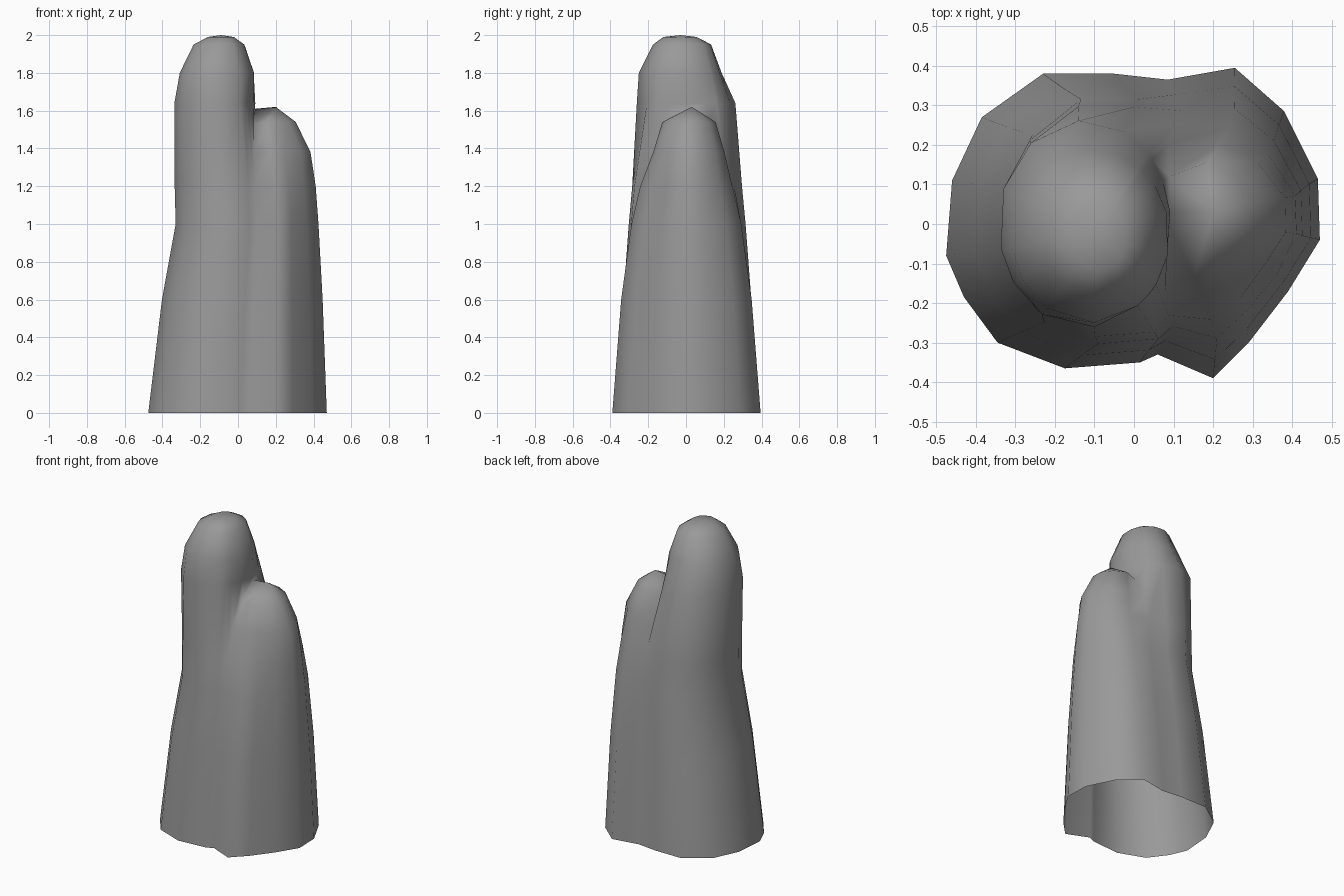
import bpy, bmesh, math

cube = bpy.data.objects.get("Cube")
if cube:
    bpy.data.objects.remove(cube)

grey = bpy.data.materials.new("stone grey")
grey.use_nodes = True
colour = (0.32, 0.32, 0.32, 1)
grey.diffuse_color = colour
grey.node_tree.nodes["Principled BSDF"].inputs["Base Color"].default_value = colour

# Ground outline: front notch, short lobe, back notch, tall lobe
outline = [(0.06, -0.33), (0.2, -0.39), (0.29, -0.3), (0.39, -0.17), (0.47, -0.04),
           (0.465, 0.115), (0.38, 0.285), (0.255, 0.395), (0.085, 0.365),
           (-0.05, 0.38), (-0.23, 0.38), (-0.385, 0.27), (-0.46, 0.11), (-0.475, -0.08),
           (-0.43, -0.185), (-0.345, -0.3), (-0.175, -0.365), (0.015, -0.35)]
BACK = 8
bm = bmesh.new()


def bridge(lower, upper, closed=True):
    count = len(lower)
    for i in range(count if closed else count - 1):
        j = (i + 1) % count
        bm.faces.new((lower[i], lower[j], upper[j], upper[i]))


def fan(loop, tip):
    apex = bm.verts.new(tip)
    for i in range(len(loop)):
        bm.faces.new((loop[i], loop[(i + 1) % len(loop)], apex))


def oval(verts, cx, cy, rx, ry, z):
    """New row of points in the same directions as verts, on an oval."""
    row = []
    for v in verts:
        dx, dy = v.co.x - cx, v.co.y - cy
        r = math.hypot(dx / rx, dy / ry)
        row.append(bm.verts.new((cx + dx / r, cy + dy / r, z)))
    return row


# Shared trunk: height, x shift, x scale, y scale of tall side, y scale of short side
trunk = []
for z, shift, sx, tall_y, short_y in [(0, 0, 1, 1, 1), (0.6, 0.025, 0.9, 0.91, 0.88),
                                      (1.0, 0.05, 0.8, 0.83, 0.74),
                                      (1.2, 0.04, 0.79, 0.78, 0.62)]:
    ring = []
    for i, (x, y) in enumerate(outline):
        sy = (tall_y + short_y) / 2 if i in (0, BACK) else short_y if i < BACK else tall_y
        ring.append(bm.verts.new((x * sx + shift, y * sy, z)))
    if trunk:
        bridge(trunk, ring)
    trunk = ring

# Crease where the short lobe leans against the tall one
f1, f2, mid, b2, b1 = [bm.verts.new(p) for p in [
    (0.08, -0.17, 1.38), (0.085, -0.08, 1.53), (0.09, 0.03, 1.61),
    (0.09, 0.12, 1.54), (0.085, 0.2, 1.38)]]

# Short lobe
row0 = trunk[:BACK + 1]
outer1 = oval(row0[1:-1], 0.1, 0.02, 0.29, 0.2, 1.38)
outer2 = oval(outer1, 0.1, 0.02, 0.21, 0.15, 1.54)
row1 = [f1] + outer1 + [b1]
row2 = [f2] + outer2 + [b2]
bridge(row0, row1, False)
bridge(row1, row2, False)
fan(row2 + [mid], (0.2, 0.03, 1.62))

# Tall lobe
loop = trunk[BACK:] + [trunk[0], f1, f2, mid, b2, b1]
for args in [(-0.125, 0, 0.218, 0.262, 1.64), (-0.11, -0.03, 0.2, 0.22, 1.8),
             (-0.1, -0.02, 0.137, 0.155, 1.95), (-0.09, -0.03, 0.07, 0.09, 1.99)]:
    row = oval(loop, *args)
    bridge(loop, row)
    loop = row
fan(loop, (-0.09, -0.03, 2.0))

bmesh.ops.recalc_face_normals(bm, faces=bm.faces)
mesh = bpy.data.meshes.new("rock_spire")
bm.to_mesh(mesh)
bm.free()
mesh.materials.append(grey)
spire = bpy.data.objects.new("rock_spire", mesh)
bpy.context.collection.objects.link(spire)
for poly in mesh.polygons:
    poly.use_smooth = True
